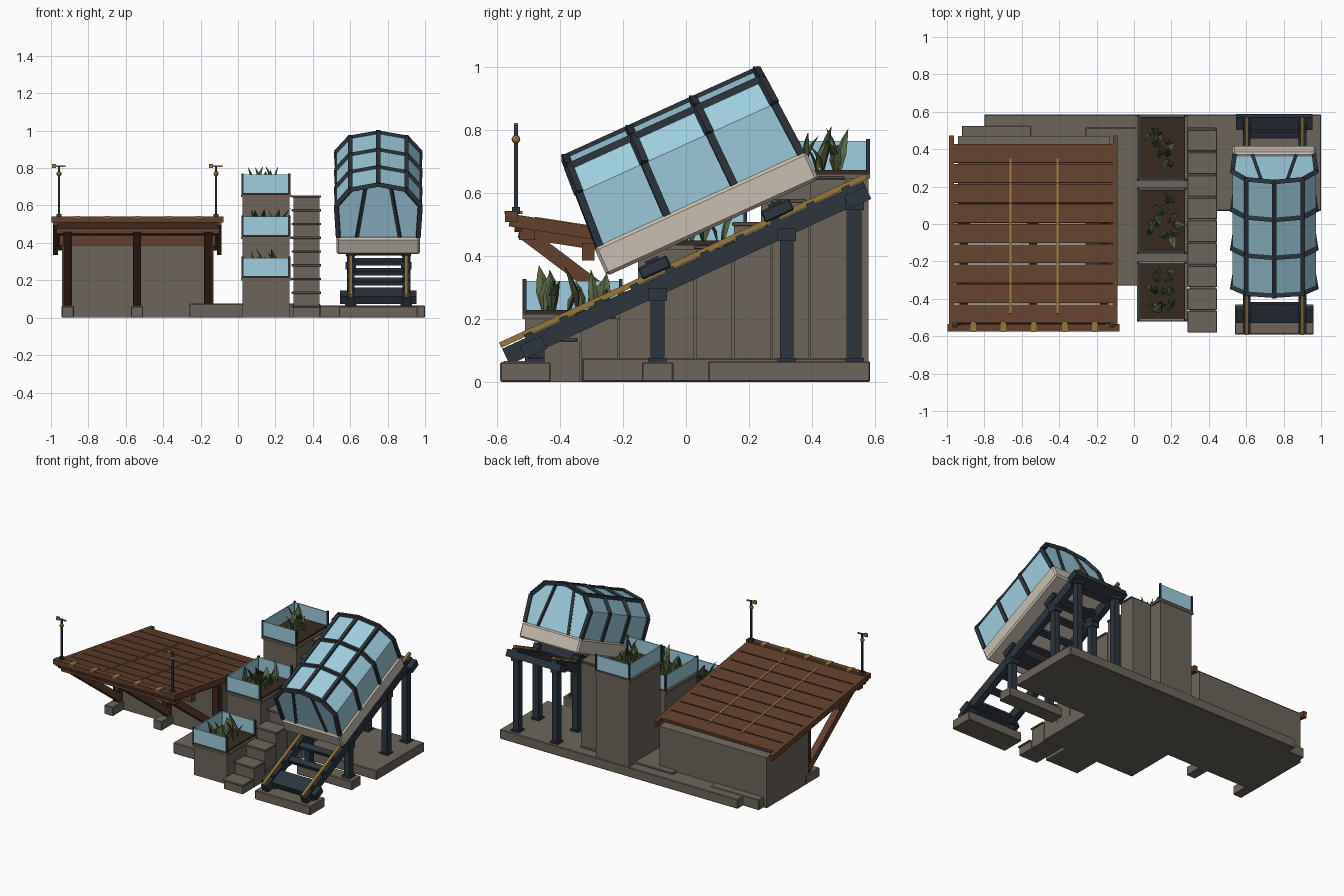
import bpy, bmesh, random
from math import radians, cos, sin, pi
from mathutils import Vector, Matrix, Euler

random.seed(4)
cube = bpy.data.objects.get("Cube")
if cube:
    bpy.data.objects.remove(cube)


def material(name, rgb):
    m = bpy.data.materials.new(name)
    m.use_nodes = True
    m.diffuse_color = (*rgb, 1)
    m.node_tree.nodes["Principled BSDF"].inputs["Base Color"].default_value = (*rgb, 1)
    return m


stone = material("stone", (.15, .13, .105))
wood = material("wood", (.125, .05, .025))
dark_wood = material("dark wood", (.05, .02, .012))
steel = material("steel", (.025, .036, .048))
cream = material("cream", (.58, .52, .44))
gold = material("gold", (.32, .19, .045))
glass = material("glass", (.34, .62, .75))
leaf = material("leaf", (.09, .125, .055))
dark_leaf = material("dark leaf", (.04, .06, .025))
soil = material("soil", (.04, .024, .015))


def finish(name, bm, mat, matrix=None):
    bmesh.ops.recalc_face_normals(bm, faces=bm.faces)
    me = bpy.data.meshes.new(name)
    bm.to_mesh(me)
    bm.free()
    me.materials.append(mat)
    ob = bpy.data.objects.new(name, me)
    if matrix:
        ob.matrix_world = matrix
    bpy.context.collection.objects.link(ob)
    return ob


def solid(name, centre, size, mat, rot=None, bevel=0):
    bm = bmesh.new()
    bmesh.ops.create_cube(bm, size=1, matrix=Matrix.Diagonal((*size, 1)))
    if bevel:
        bmesh.ops.bevel(bm, geom=bm.edges[:], offset=bevel, segments=1, affect='EDGES')
    m = Matrix.Translation(centre)
    return finish(name, bm, mat, m @ rot if rot else m)


def box(name, x, y, z, mat, bevel=0):
    c = [(a + b) / 2 for a, b in (x, y, z)]
    return solid(name, c, [b - a for a, b in (x, y, z)], mat, None, bevel)


def beam(name, a, b, w, h, mat):
    a, b = Vector(a), Vector(b)
    d = b - a
    return solid(name, (a + b) / 2, (w, d.length, h), mat, d.to_track_quat('Y', 'Z').to_matrix().to_4x4())


def prism(name, profile, x0, x1, mat):
    # y-z profile extruded along x
    bm = bmesh.new()
    f = bm.faces.new([bm.verts.new((x0, y, z)) for y, z in profile])
    ext = bmesh.ops.extrude_face_region(bm, geom=[f])["geom"]
    bmesh.ops.translate(bm, vec=(x1 - x0, 0, 0), verts=[v for v in ext if isinstance(v, bmesh.types.BMVert)])
    return finish(name, bm, mat)


# ---- stone foundations
box("back_slab", (-.8, 1), (.07, .585), (0, .065), stone, .004)
box("middle_slab", (-.26, .44), (-.33, .515), (0, .075), stone, .004)
box("corner_slab", (-.92, -.55), (.1, .525), (0, .07), stone, .004)
box("front_track_pad", (.54, .96), (-.59, -.43), (0, .062), stone, .004)
box("middle_track_pad", (.54, .96), (-.14, -.04), (0, .062), stone, .004)


# ---- sloping deck
def deck_z(y):
    return .535 - .155 * (y + .57)


prism("deck_support", [(.02, 0), (.47, 0), (.47, .345), (.02, .41)], -.94, -.13, stone)
tilt = Matrix.Rotation(radians(-8.8), 4, 'X')
planks = 9
pitch = .965 / planks
for i in range(planks):
    y = -.535 + pitch * (i + .5)
    solid("deck_plank", (-.535, y, deck_z(y) - .011), (.87, pitch - .007, .022), wood, tilt)
for x in (-.975, -.1):
    beam("deck_side_rail", (x, -.56, deck_z(-.56) - .02), (x, .47, deck_z(.47) - .02), .026, .04, wood)
for x in (-.66, -.41):
    beam("deck_inlay", (x, -.48, deck_z(-.48)), (x, .35, deck_z(.35)), .011, .006, gold)
box("front_fascia", (-.998, -.078), (-.575, -.535), (.508, .54), wood)
box("lower_fascia", (-.98, -.1), (-.545, -.52), (.475, .508), dark_wood)
box("front_crossbeam", (-.97, -.1), (-.53, -.48), (.45, .49), wood)
box("rear_crossbeam", (-.955, -.12), (-.33, -.29), (.385, .44), wood)
for x in (-.86, -.7, -.535, -.37, -.21):
    box("fascia_fitting", (x - .015, x + .015), (-.577, -.52), (.532, .543), gold)
for x in (-.91, -.54, -.16):
    beam("deck_joist", (x, -.53, deck_z(-.53) - .047), (x, .1, deck_z(.1) - .047), .045, .05, wood)
    beam("deck_brace", (x, -.51, .47), (x, .0, .085), .045, .045, wood)
    box("wall_post", (x - .022, x + .022), (-.02, .025), (.05, .41), dark_wood)
    box("post_footing", (x - .033, x + .033), (-.1, .05), (0, .062), stone, .004)

# ---- wind vanes on the deck corners
for x in (-.957, -.117):
    box("vane_pole", (x - .006, x + .006), (-.546, -.534), (.52, .815), steel)
    box("vane_foot", (x - .013, x + .013), (-.553, -.527), (.535, .555), steel)
    box("vane_arm", (x - .035, x + .035), (-.544, -.536), (.806, .814), gold)
    box("vane_tail", (x - .038, x - .017), (-.546, -.534), (.8, .822), gold)
    bm = bmesh.new()
    bmesh.ops.create_icosphere(bm, subdivisions=2, radius=.014)
    finish("vane_ball", bm, gold, Matrix.Translation((x, -.54, .77)))


# ---- planter towers
def blade(base, height, width, lean, spin, mat):
    # a bent, faceted leaf
    bm = bmesh.new()
    rings = [(0, .35), (.4, 1), (.75, .6)]
    loops = []
    for t, k in rings:
        loops.append([bm.verts.new((sx * width * k, sy * width * k * .4 + lean * t * t * height, t * height))
                      for sx, sy in ((1, 0), (0, 1), (-1, 0), (0, -1))])
    tip = bm.verts.new((0, lean * height, height))
    for j in range(4):
        k = (j + 1) % 4
        for a, b in zip(loops, loops[1:]):
            bm.faces.new((a[j], a[k], b[k], b[j]))
        bm.faces.new((loops[-1][j], loops[-1][k], tip))
    finish("plant_leaf", bm, mat, Matrix.Translation(base) @ Matrix.Rotation(spin, 4, 'Z'))


for y0, y1, top in ((-.52, -.2, .2), (-.16, .195, .42), (.23, .585, .645)):
    box("planter_tower", (.025, .275), (y0 + .008, y1 - .005), (0, top), stone)
    box("planter_cap", (.015, .285), (y0, y1), (top, top + .015), stone)
    box("planter_soil", (.03, .272), (y0 + .012, y1 - .012), (top + .015, top + .028), soil)
    low, high = top + .022, top + .12
    box("planter_front_glass", (.025, .275), (y0 + .004, y0 + .011), (low, high), glass)
    box("planter_back_glass", (.025, .275), (y1 - .011, y1 - .004), (low, high), glass)
    box("planter_side_glass", (.021, .028), (y0 + .008, y1 - .008), (low, high), glass)
    for x in (.024, .274):
        for y in (y0 + .007, y1 - .007):
            box("planter_corner_post", (x - .006, x + .006), (y - .006, y + .006), (top + .01, high + .006), steel)
    for i in range(16):
        base = (.15 + random.uniform(-.065, .065), (y0 + y1) / 2 + random.uniform(-.11, .11), top + .026)
        blade(base, random.uniform(.07, .15), random.uniform(.014, .026), random.uniform(.1, .6),
              random.uniform(0, 2 * pi), leaf if i % 3 else dark_leaf)

# ---- stairs
steps = 9
run = 1.09 / steps
for i in range(steps):
    y, z = -.58 + run * i, .066 + .0735 * i
    box("stair_block", (.297, .437), (y + .006, y + run), (0, z - .012), stone)
    box("stair_tread", (.287, .445), (y, y + run - .007), (z - .012, z), stone, .003)

# ---- inclined track
slope = .462


def track_z(y):
    return .085 + slope * (y + .56)


for x in (.603, .9):
    beam("track_girder", (x, -.572, track_z(-.572)), (x, .575, track_z(.575)), .042, .056, steel)
    beam("running_rail", (x, -.59, track_z(-.59) + .045), (x, .572, track_z(.572) + .045), .018, .018, gold)
    for y in (-.48, -.09, .32, .535):
        z = track_z(y)
        box("track_post", (x - .021, x + .021), (y - .022, y + .022), (.05, z), steel)
        box("post_head", (x - .028, x + .028), (y - .03, y + .03), (z - .045, z - .005), steel)
        box("post_shoe", (x - .03, x + .03), (y - .03, y + .03), (.06, .075), steel)
    for i in range(10):
        y = -.5 + i * .112
        solid("rail_clip", (x, y, track_z(y) + .036), (.034, .028, .014), steel, Matrix.Rotation(radians(24.8), 4, 'X'))
angle = Matrix.Rotation(radians(24.8), 4, 'X')
for i in range(9):
    y = -.44 + i * .115
    solid("track_tie", (.75, y, track_z(y)), (.29, .04, .026), steel, angle)
for y in (-.485, .545):
    solid("track_end_beam", (.75, y, track_z(y) - .01), (.41, .075, .045), steel, angle)

# ---- glazed cabin, built in its own tilted frame
frame = Matrix.Translation((.75, .045, .5775)) @ Matrix.Rotation(radians(24.5), 4, 'X')
solid("cabin_base", frame @ Vector((0, 0, -.048)), (.446, .74, .098), cream, Matrix.Rotation(radians(24.5), 4, 'X'), .01)
half = [(.213, 0), (.224, .18), (.15, .27), (0, .3)]
section = half + [(-x, v) for x, v in reversed(half[:-1])]


def cabin(x, s, v):
    # s runs from -1 at the front end to 1 at the back; the ends lean inwards
    return frame @ Vector((x, s * (.352 - .06 * v), v))


bm = bmesh.new()
ends = [[bm.verts.new(cabin(x, s, v)) for x, v in section] for s in (-1, 1)]
n = len(section)
for i in range(n):
    bm.faces.new((ends[0][i], ends[0][(i + 1) % n], ends[1][(i + 1) % n], ends[1][i]))
for loop in ends:
    bm.faces.new(loop)
finish("cabin_glass", bm, glass)
for s in (-1, -1 / 3, 1 / 3, 1):
    for (x0, v0), (x1, v1) in zip(section, section[1:]):
        beam("cabin_rib", cabin(x0, s, v0), cabin(x1, s, v1), .024, .024, steel)
for x, v in section[2:5]:
    beam("cabin_long_bar", cabin(x, -1.03, v), cabin(x, 1.03, v), .022, .022, steel)
for s in (-1, 1):
    for side in (-1, 1):
        beam("cabin_end_bar", cabin(side * .115, s, 0), cabin(side * .068, s, .286), .018, .018, steel)
# wheel carriages under the cabin
for y in (-.1, .29):
    z = track_z(y)
    solid("carriage_axle", (.75, y, z + .07), (.32, .045, .05), steel, angle)
    for x in (.603, .9):
        solid("carriage", (x, y, z + .066), (.05, .1, .04), steel, angle, .005)
